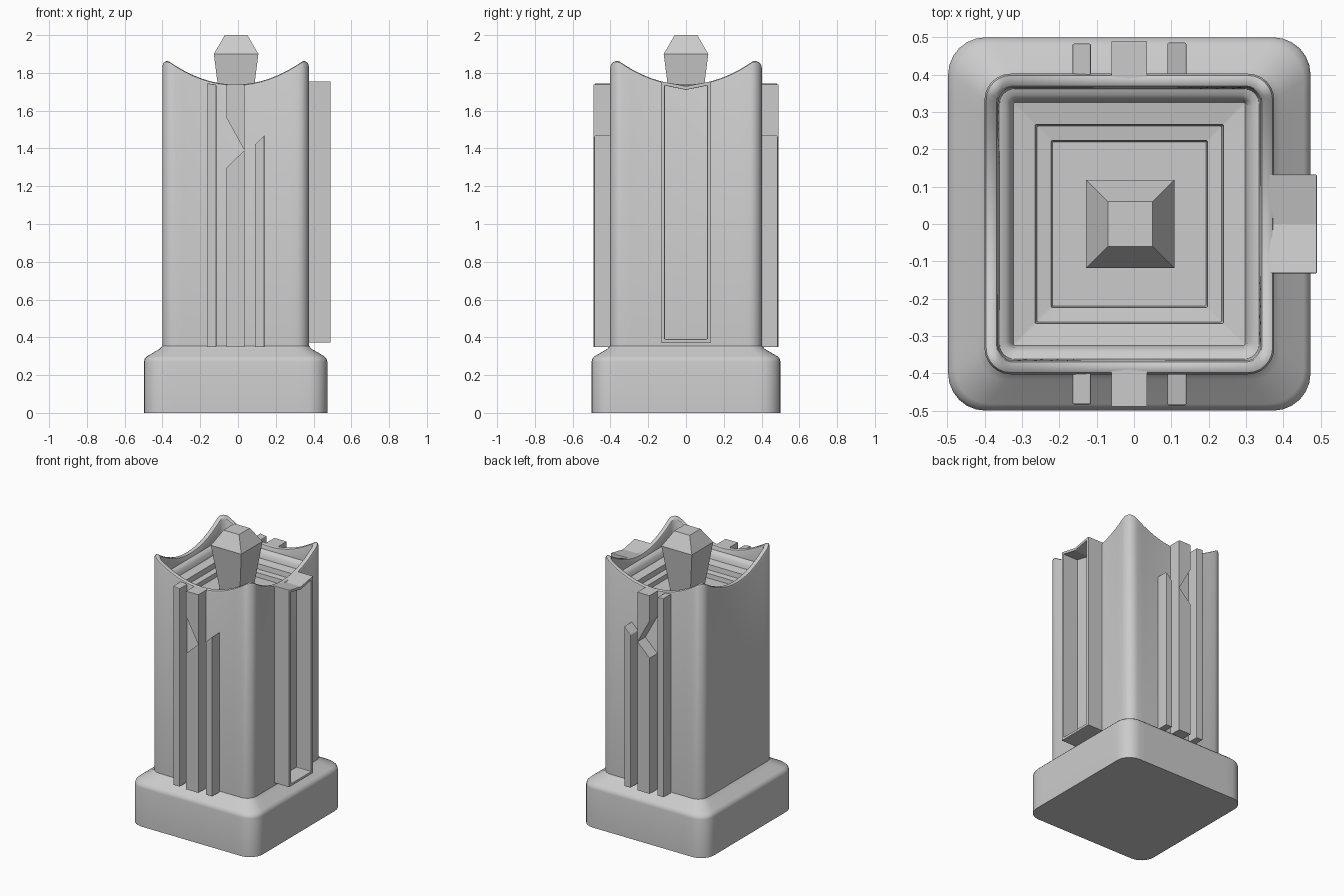
import bpy, bmesh, math

if "Cube" in bpy.data.objects:
    bpy.data.objects.remove(bpy.data.objects["Cube"])

CX = -0.0125  # the tower axis sits slightly left of the origin


def finish(bm, name, smooth=False, bevel=0.0):
    bmesh.ops.recalc_face_normals(bm, faces=bm.faces)
    me = bpy.data.meshes.new(name)
    bm.to_mesh(me)
    bm.free()
    ob = bpy.data.objects.new(name, me)
    bpy.context.collection.objects.link(ob)
    if bevel:
        m = ob.modifiers.new("bevel", 'BEVEL')
        m.width = bevel
        m.segments = 2
        m.limit_method = 'ANGLE'
    if smooth:
        bpy.ops.object.select_all(action='DESELECT')
        ob.select_set(True)
        bpy.context.view_layer.objects.active = ob
        bpy.ops.object.shade_smooth_by_angle(angle=math.radians(35))
    return ob


def rounded_square(h, r, side=14, corner=6):
    hx, hy = h - 0.0145, h
    pts = []
    centres = [(hx - r, hy - r), (r - hx, hy - r), (r - hx, r - hy), (hx - r, r - hy)]
    for q in range(4):
        c, n = centres[q], centres[(q + 1) % 4]
        for i in range(corner + 1):
            a = math.pi / 2 * (q + i / corner)
            pts.append((c[0] + r * math.cos(a), c[1] + r * math.sin(a)))
        a = math.pi / 2 * (q + 1)
        for i in range(1, side):
            f = i / side
            pts.append((c[0] + (n[0] - c[0]) * f + r * math.cos(a),
                        c[1] + (n[1] - c[1]) * f + r * math.sin(a)))
    return pts


def rim_height(x, y):
    # scalloped rim: low at mid side, high at the corners
    t = min(1.0, min(abs(x), abs(y)) / 0.355)
    return 1.738 + 0.124 * t ** 2


def loft(name, rings):
    bm = bmesh.new()
    loops = []
    for h, r, z, on_rim in rings:
        loops.append([bm.verts.new((CX + x, y, z + (rim_height(x, y) if on_rim else 0)))
                      for x, y in rounded_square(h, r)])
    n = len(loops[0])
    for a, b in zip(loops, loops[1:]):
        for i in range(n):
            j = (i + 1) % n
            bm.faces.new((a[i], a[j], b[j], b[i]))
    bm.faces.new(loops[0])
    bm.faces.new(loops[-1])
    return finish(bm, name, smooth=True)


def extrude(name, poly, axis, a, b, bevel=0.0):
    # extrude a 2D outline (side coordinate, z) along x or y from a to b
    bm = bmesh.new()
    put = (lambda p, d: (p[0], d, p[1])) if axis == 'y' else (lambda p, d: (d, p[0], p[1]))
    v0 = [bm.verts.new(put(p, a)) for p in poly]
    v1 = [bm.verts.new(put(p, b)) for p in poly]
    for i in range(len(poly)):
        j = (i + 1) % len(poly)
        bm.faces.new((v0[i], v0[j], v1[j], v1[i]))
    bm.faces.new(v0)
    bm.faces.new(v1)
    return finish(bm, name, bevel=bevel)


# plinth, shaft, scalloped rim and stepped hollow in one skin
loft("tower_shell", [
    (0.5, 0.10, 0.0, False), (0.5, 0.10, 0.27, False),
    (0.496, 0.10, 0.287, False), (0.482, 0.095, 0.301, False),
    (0.418, 0.075, 0.338, False), (0.4025, 0.07, 0.355, False),
    (0.4025, 0.07, -0.015, True), (0.398, 0.066, -0.004, True),
    (0.390, 0.06, 0.0, True), (0.378, 0.05, 0.0, True),
    (0.370, 0.045, -0.004, True), (0.366, 0.04, -0.015, True),
    (0.362, 0.04, 1.71, False), (0.346, 0.03, 1.705, False),
    (0.332, 0.015, 1.69, False), (0.325, 0.004, 1.66, False),
    (0.267, 0.004, 1.65, False), (0.262, 0.004, 1.615, False),
    (0.224, 0.004, 1.61, False), (0.220, 0.004, 1.58, False),
])

# crystal: a tapering square shaft with a chamfered top
bm = bmesh.new()
rings = []
for h, z in ((0.073, 1.55), (0.118, 1.9), (0.06, 2.0)):
    rings.append([bm.verts.new((-0.01 + sx * h, sy * h, z))
                  for sx, sy in ((-1, -1), (1, -1), (1, 1), (-1, 1))])
for a, b in zip(rings, rings[1:]):
    for i in range(4):
        j = (i + 1) % 4
        bm.faces.new((a[i], a[j], b[j], b[i]))
bm.faces.new(rings[0])
bm.faces.new(rings[-1])
finish(bm, "crystal")

# relief strips, the same on front and back
strips = {
    "long_strip": ([(-0.165, 0.348), (-0.115, 0.348), (-0.115, 1.738), (-0.165, 1.745)], 0.483),
    "notched_strip": ([(-0.06, 0.348), (0.035, 0.348), (0.035, 1.738), (-0.06, 1.738),
                       (-0.06, 1.56), (0.034, 1.39), (-0.06, 1.30)], 0.489),
    "short_strip": ([(0.09, 0.348), (0.14, 0.348), (0.14, 1.47), (0.09, 1.42)], 0.486),
}
for side, s in (("front", -1), ("back", 1)):
    for name, (poly, depth) in strips.items():
        extrude(side + "_" + name, poly, 'y', s * 0.385, s * depth,
                0.0 if name == "notched_strip" else 0.004)

# hollow frame on the right side, with a shallow V in its top
outer = [(-0.132, 0.372), (0.132, 0.372), (0.132, 1.755), (0, 1.73), (-0.132, 1.755)]
inner = [(-0.112, 0.39), (0.112, 0.39), (0.112, 1.733), (0, 1.71), (-0.112, 1.733)]
bm = bmesh.new()
grid = [[bm.verts.new((x, y, z)) for y, z in poly]
        for poly, x in ((outer, 0.36), (outer, 0.49), (inner, 0.49), (inner, 0.36))]
for k in range(4):
    a, b = grid[k], grid[(k + 1) % 4]
    for i in range(5):
        j = (i + 1) % 5
        bm.faces.new((a[i], a[j], b[j], b[i]))
finish(bm, "side_frame", bevel=0.003)
